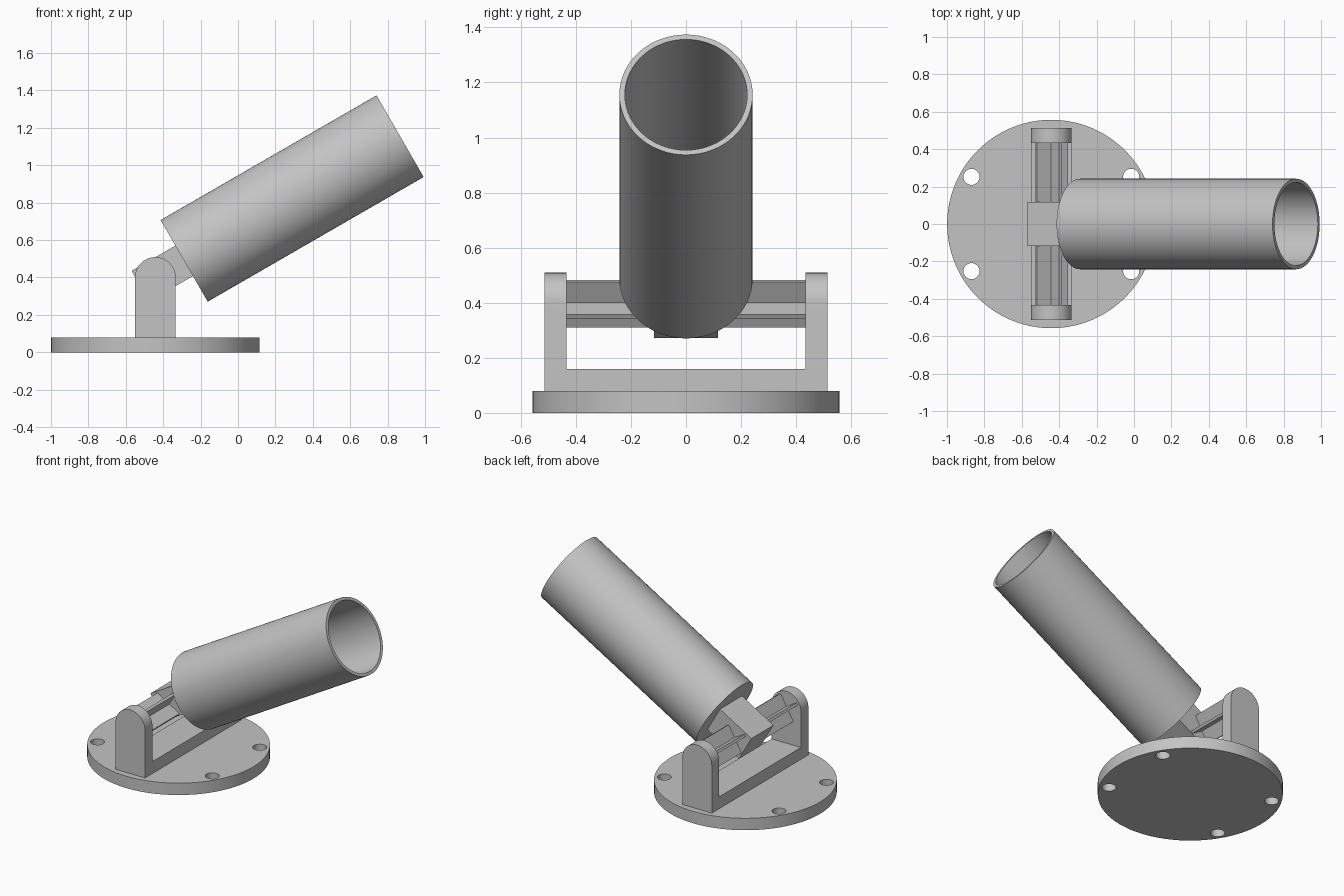
import bpy, bmesh, math
from mathutils import Matrix, Vector

cube = bpy.data.objects.get("Cube")
if cube:
    bpy.data.objects.remove(cube, do_unlink=True)

grey = bpy.data.materials.new("plain_grey")
grey.use_nodes = True
grey.diffuse_color = (0.55, 0.55, 0.55, 1)
grey.node_tree.nodes["Principled BSDF"].inputs["Base Color"].default_value = (0.55, 0.55, 0.55, 1)

PIVOT = Vector((-0.442, 0, 0.4))
TILT = math.radians(30)


def finish(name, bm, matrix=Matrix()):
    bmesh.ops.recalc_face_normals(bm, faces=bm.faces)
    mesh = bpy.data.meshes.new(name)
    bm.to_mesh(mesh)
    bm.free()
    mesh.materials.append(grey)
    obj = bpy.data.objects.new(name, mesh)
    obj.matrix_world = matrix
    bpy.context.collection.objects.link(obj)
    return obj


def smooth(obj):
    bpy.ops.object.select_all(action='DESELECT')
    obj.select_set(True)
    bpy.context.view_layer.objects.active = obj
    bpy.ops.object.shade_smooth_by_angle(angle=math.radians(30))


def cylinder(name, radius, x, y, z0, z1, segments):
    bm = bmesh.new()
    bmesh.ops.create_cone(bm, cap_ends=True, segments=segments, radius1=radius,
                          radius2=radius, depth=z1 - z0)
    return finish(name, bm, Matrix.Translation((x, y, (z0 + z1) / 2)))


def prism(name, outline, y0, y1):
    """Extrude an (x, z) outline along y."""
    bm = bmesh.new()
    face = bm.faces.new([bm.verts.new((x, y0, z)) for x, z in outline])
    new = bmesh.ops.extrude_face_region(bm, geom=[face])["geom"]
    bmesh.ops.translate(bm, vec=(0, y1 - y0, 0),
                        verts=[v for v in new if isinstance(v, bmesh.types.BMVert)])
    return finish(name, bm)


def box(name, size, matrix):
    bm = bmesh.new()
    bmesh.ops.create_cube(bm, size=1)
    bmesh.ops.scale(bm, vec=size, verts=bm.verts)
    return finish(name, bm, matrix)


# Round base plate with four bolt holes
base = cylinder("base_plate", 0.557, PIVOT.x, 0, 0, 0.08, 128)
for sx in (-1, 1):
    for sy in (-1, 1):
        hole = cylinder("hole_cutter", 0.043, PIVOT.x + sx * 0.427, sy * 0.252, -0.1, 0.2, 40)
        hole.hide_render = True
        hole.hide_viewport = True
        cut = base.modifiers.new("bolt_hole", 'BOOLEAN')
        cut.operation = 'DIFFERENCE'
        cut.solver = 'EXACT'
        cut.object = hole
smooth(base)

# Cradle: cross bar and two round-topped side arms
box("cradle_bar", (0.218, 0.88, 0.08), Matrix.Translation((PIVOT.x, 0, 0.12)))
R = 0.109
arc = [(PIVOT.x + R * math.cos(math.pi * i / 32), PIVOT.z + R * math.sin(math.pi * i / 32))
       for i in range(33)]
outline = [(PIVOT.x + R, 0.08)] + arc + [(PIVOT.x - R, 0.08)]
for side, name in ((-1, "right_arm"), (1, "left_arm")):
    smooth(prism(name, outline, side * 0.434, side * 0.513))

# Cross-section axle, made of two thin crossing blades
L, W = 0.095, 0.0083
cross = []
for k in range(4):
    turn = Matrix.Rotation(math.radians(60 + 90 * k), 2)
    for p in ((L, -W), (L, W), (W, W)):
        v = turn @ Vector(p)
        cross.append((PIVOT.x + 0.002 + v.x, PIVOT.z - 0.003 + v.y))
prism("axle", cross, -0.436, 0.436)

# Tilted frame: local x runs along the tube from the pivot
tilted = Matrix.Translation(PIVOT) @ Matrix.Rotation(-TILT, 4, 'Y')
box("pivot_block", (0.29, 0.234, 0.188), tilted @ Matrix.Translation((0.053, 0, 0)))

# Hollow tube, closed at the lower end and slightly oval
START, END, FLOOR, SEG = 0.178, 1.511, 0.218, 128
bm = bmesh.new()
rings = []
for along, ry, rz in ((START, 0.242, 0.252), (END, 0.242, 0.252),
                      (END, 0.222, 0.232), (FLOOR, 0.222, 0.232)):
    rings.append([bm.verts.new((along, ry * math.cos(math.tau * i / SEG),
                                rz * math.sin(math.tau * i / SEG))) for i in range(SEG)])
for a, b in zip(rings, rings[1:]):
    for i in range(SEG):
        j = (i + 1) % SEG
        bm.faces.new((a[i], a[j], b[j], b[i]))
bm.faces.new(rings[0])
bm.faces.new(rings[-1])
smooth(finish("tube", bm, tilted))
